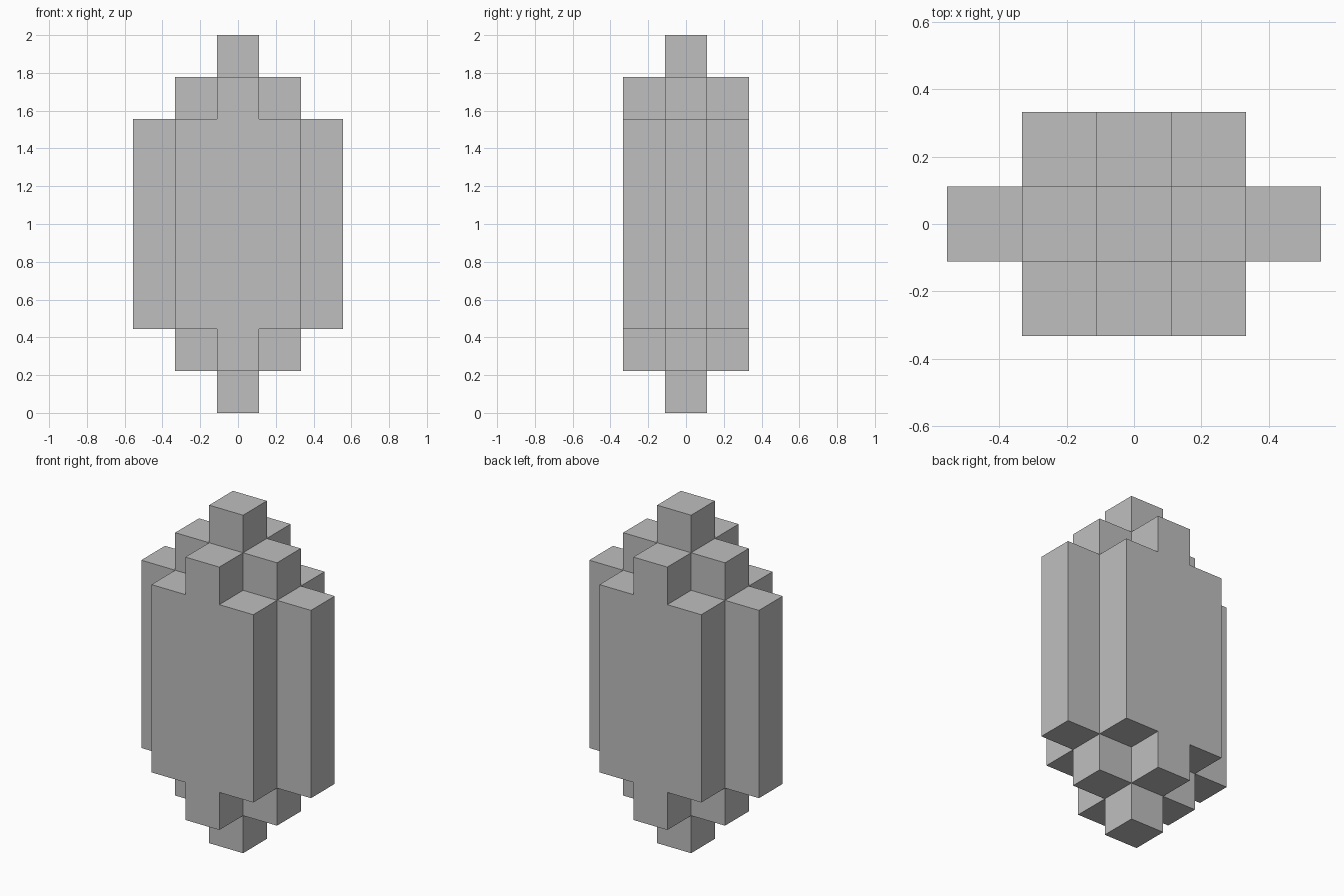
import bpy, bmesh, math
from mathutils import Vector

if "Cube" in bpy.data.objects:
    bpy.data.objects.remove(bpy.data.objects["Cube"], do_unlink=True)

UNIT = 2 / 9          # edge of one block
HALF_HEIGHT = 4       # block layers above and below the middle
REACH_X, REACH_Y = 2, 1

grey = bpy.data.materials.new("stone_grey")
grey.use_nodes = True
grey.diffuse_color = (0.52, 0.52, 0.52, 1)
grey.node_tree.nodes["Principled BSDF"].inputs["Base Color"].default_value = (0.52, 0.52, 0.52, 1)


def filled(x, y, z):
    """Each step away from the central column shortens it by one block at both ends."""
    steps = abs(x) + abs(y)
    return (abs(x) <= REACH_X and abs(y) <= REACH_Y and steps <= 2
            and abs(z) <= HALF_HEIGHT - steps)


# Outer skin of the stepped block crystal
bm = bmesh.new()
cells = [(x, y, z)
         for x in range(-REACH_X, REACH_X + 1)
         for y in range(-REACH_Y, REACH_Y + 1)
         for z in range(-HALF_HEIGHT, HALF_HEIGHT + 1) if filled(x, y, z)]
for cell in cells:
    centre = Vector(cell)
    for axis in range(3):
        for sign in (-1, 1):
            n = Vector((0, 0, 0))
            n[axis] = sign
            if filled(*(round(c) for c in centre + n)):
                continue
            # u, v and n form a right-handed set, so faces point outwards
            u = Vector((0, 0, 0))
            u[(axis + 1) % 3] = 1
            v = n.cross(u)
            corners = [n - u - v, n + u - v, n + u + v, n - u + v]
            bm.faces.new([bm.verts.new((centre + c / 2) * UNIT + Vector((0, 0, 1)))
                          for c in corners])

# Weld the blocks and merge flat areas into single faces
bmesh.ops.remove_doubles(bm, verts=bm.verts, dist=0.001)
bmesh.ops.dissolve_limit(bm, angle_limit=math.radians(1),
                         verts=bm.verts, edges=bm.edges)

mesh = bpy.data.meshes.new("stepped_block_crystal")
bm.to_mesh(mesh)
bm.free()
mesh.materials.append(grey)
crystal = bpy.data.objects.new("stepped_block_crystal", mesh)
bpy.context.collection.objects.link(crystal)
